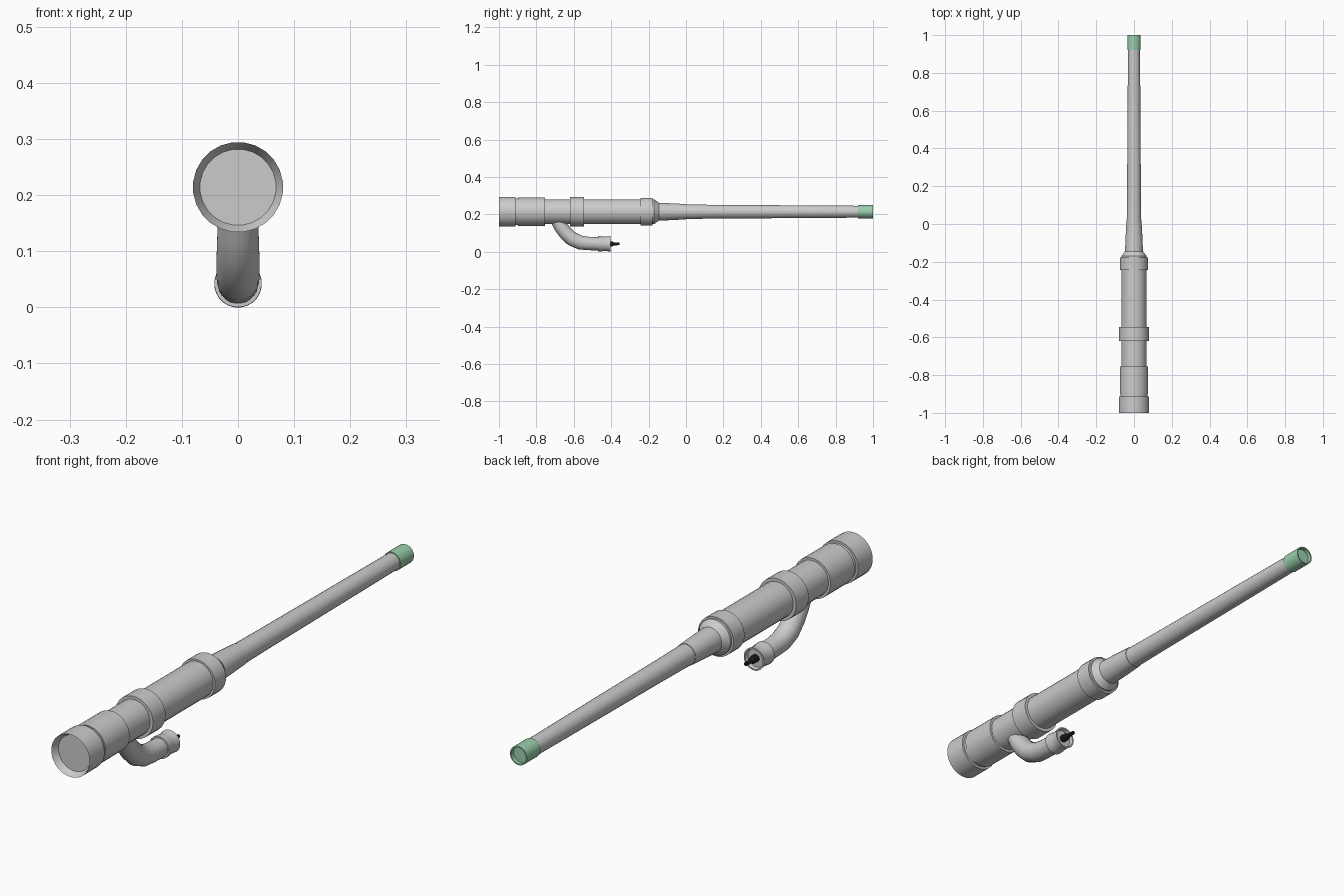
import bpy, bmesh, math
from mathutils import Vector

if "Cube" in bpy.data.objects:
    bpy.data.objects.remove(bpy.data.objects["Cube"])

AXIS_Z = 0.217
PIPE_Z = 0.045


def finish(name, bm, color=None):
    bmesh.ops.remove_doubles(bm, verts=bm.verts, dist=1e-5)
    bmesh.ops.recalc_face_normals(bm, faces=bm.faces)
    me = bpy.data.meshes.new(name)
    bm.to_mesh(me)
    bm.free()
    ob = bpy.data.objects.new(name, me)
    bpy.context.collection.objects.link(ob)
    if color:
        mat = bpy.data.materials.new(name + "_colour")
        mat.diffuse_color = color
        mat.use_nodes = True
        mat.node_tree.nodes["Principled BSDF"].inputs["Base Color"].default_value = mat.diffuse_color
        me.materials.append(mat)
    bpy.ops.object.select_all(action='DESELECT')
    ob.select_set(True)
    bpy.context.view_layer.objects.active = ob
    bpy.ops.object.shade_smooth_by_angle(angle=math.radians(25))
    return ob


def sweep(name, stations, n=24, color=None):
    """Skin circles given as (centre, direction, radius) ; radius 0 closes an end."""
    bm = bmesh.new()
    rings = []
    for c, d, r in stations:
        up = Vector((1, 0, 0)).cross(d).normalized()
        rings.append([bm.verts.new(c + r * (Vector((1, 0, 0)) * math.cos(a) + up * math.sin(a)))
                      for a in (2 * math.pi * (i + 0.5) / n for i in range(n))])
    for a, b in zip(rings, rings[1:]):
        for i in range(n):
            j = (i + 1) % n
            bm.faces.new((a[i], a[j], b[j], b[i]))
    return finish(name, bm, color)


def lathe(name, profile, z=AXIS_Z, n=24, color=None):
    """Turn a list of (y, radius) around a lengthwise axis at height z."""
    d = Vector((0, 1, 0))
    return sweep(name, [(Vector((0, y, z)), d, r) for y, r in profile], n, color)


def collar(name, y0, y1, r, inner):
    return lathe(name, [(y0, inner), (y0, r), (y1, r), (y1, inner)])


# front cap with a funnel-shaped recess
lathe("front_cap", [(-0.975, 0), (-0.975, 0.068), (-1, 0.0805), (-0.912, 0.0805), (-0.912, 0.066)])

# main housing, shoulder cone and neck
lathe("housing", [(-0.915, 0.072), (-0.895, 0.072), (-0.895, 0.067), (-0.17, 0.067),
                  (-0.145, 0.048), (-0.07, 0.045), (0.0, 0.041), (0.0, 0.03)])

# collars around the housing
collar("rear_sleeve", -0.898, -0.755, 0.076, 0.066)
collar("middle_collar", -0.62, -0.545, 0.079, 0.066)
collar("shoulder_collar", -0.243, -0.178, 0.0745, 0.066)

# long tapering barrel
lathe("barrel", [(-0.05, 0.039), (0.0, 0.039), (0.16, 0.037), (0.57, 0.0345), (0.93, 0.032)])

# green tip
lathe("tip", [(0.92, 0.03), (0.92, 0.0355), (1, 0.0355), (1, 0.031), (0.985, 0.031), (0.985, 0)],
      color=(0.33, 0.62, 0.42, 1))

# curved branch pipe under the housing
path = [(-0.70, 0.195, 0.036), (-0.668, 0.135, 0.037), (-0.645, 0.105, 0.038),
        (-0.61, 0.072, 0.039), (-0.565, 0.052, 0.038), (-0.52, PIPE_Z + 0.002, 0.036),
        (-0.46, PIPE_Z, 0.036)]
pts = [Vector((0, y, z)) for y, z, r in path]
stations = []
for i, p in enumerate(pts):
    d = (pts[min(i + 1, len(pts) - 1)] - pts[max(i - 1, 0)]).normalized()
    stations.append((p, d, path[i][2]))
sweep("branch_pipe", stations)

# socket on the end of the branch
lathe("branch_socket", [(-0.47, 0.035), (-0.47, 0.042), (-0.455, 0.042), (-0.445, 0.0395), (-0.42, 0.0395),
                        (-0.405, 0.0425), (-0.405, 0.037), (-0.418, 0.034), (-0.418, 0)], z=PIPE_Z)

# dark plug and pin
lathe("plug_pin", [(-0.42, 0.014), (-0.395, 0.014), (-0.385, 0.008), (-0.355, 0.007), (-0.355, 0)],
      z=PIPE_Z, n=12, color=(0.01, 0.01, 0.01, 1))

# put the lowest point on the ground plane
low = min((v.co.z for o in bpy.data.objects for v in o.data.vertices))
for o in bpy.data.objects:
    o.location.z -= low
